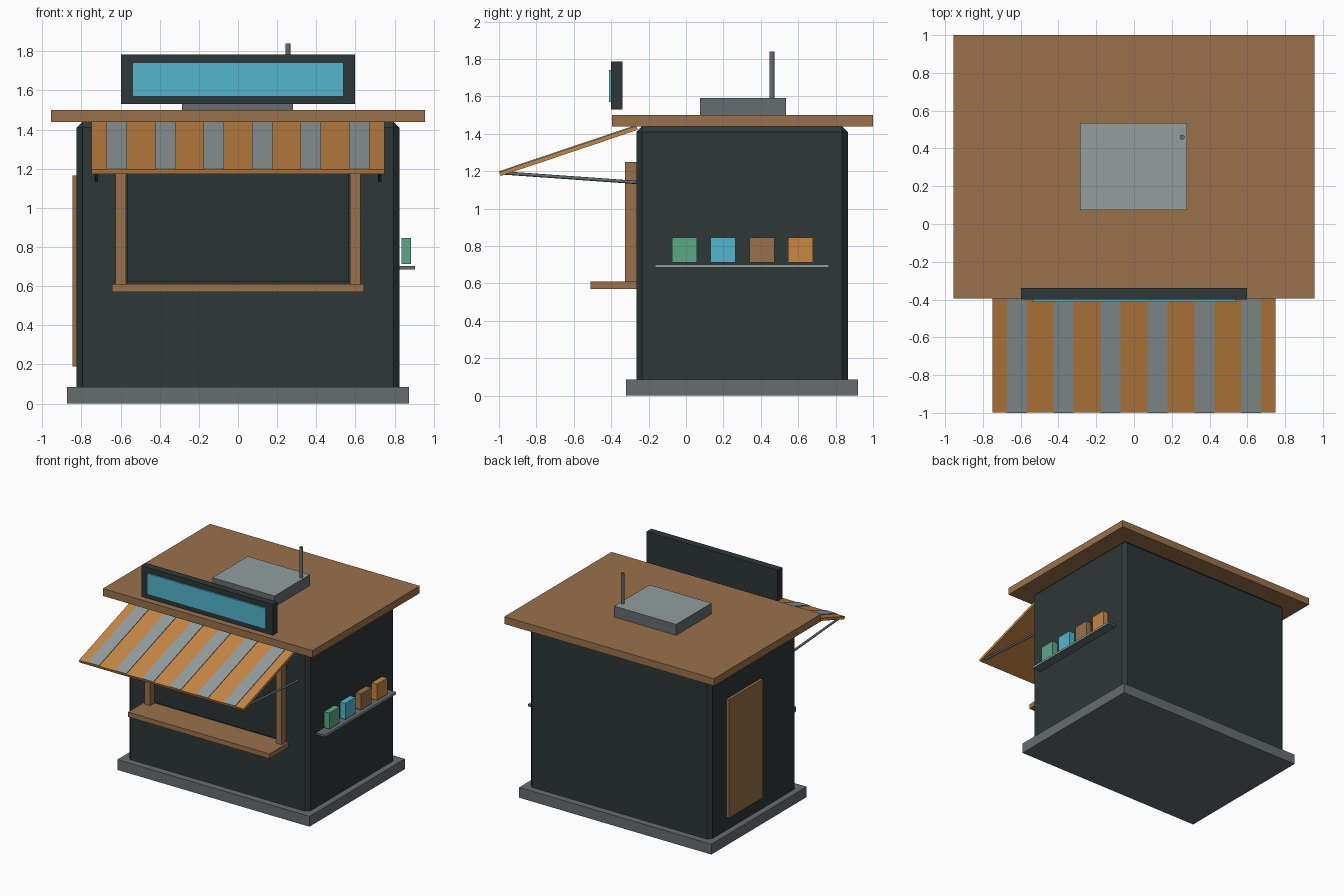
import bpy, bmesh, math
from mathutils import Vector

if "Cube" in bpy.data.objects:
    bpy.data.objects.remove(bpy.data.objects["Cube"])


def material(name, hex_code):
    def lin(c):
        return c / 12.92 if c <= 0.04045 else ((c + 0.055) / 1.055) ** 2.4
    m = bpy.data.materials.new(name)
    rgb = [lin(int(hex_code[i:i + 2], 16) / 255) for i in (0, 2, 4)]
    m.diffuse_color = (*rgb, 1)
    m.use_nodes = True
    m.node_tree.nodes["Principled BSDF"].inputs["Base Color"].default_value = m.diffuse_color
    return m


CHARCOAL = material("charcoal", "2E3737")
DARK = material("dark_panel", "2A3232")
WOOD = material("wood", "99714A")
ORANGE = material("orange", "C68743")
GREY = material("grey", "666D70")
LIGHT = material("light_grey", "939E9E")
CYAN = material("cyan", "52B6CC")
GREEN = material("green", "5CA887")


def finish(name, bm, mat):
    bmesh.ops.recalc_face_normals(bm, faces=bm.faces)
    me = bpy.data.meshes.new(name)
    bm.to_mesh(me)
    bm.free()
    me.materials.append(mat)
    ob = bpy.data.objects.new(name, me)
    bpy.context.collection.objects.link(ob)
    return ob


def box(name, mat, x, y, z, bevel=0):
    """Box from (min, max) pairs, with an optional single chamfer."""
    bm = bmesh.new()
    bmesh.ops.create_cube(bm, size=1)
    for v in bm.verts:
        v.co = [r[1] if c > 0 else r[0] for c, r in zip(v.co, (x, y, z))]
    if bevel:
        bmesh.ops.bevel(bm, geom=bm.edges[:], offset=bevel, segments=1, affect='EDGES')
    return finish(name, bm, mat)


def paint(ob, mat, direction):
    """Colour the faces that point along a direction."""
    ob.data.materials.append(mat)
    for p in ob.data.polygons:
        if p.normal.dot(Vector(direction)) > 0.9:
            p.material_index = 1


def rod(name, mat, a, b, radius, sides=12):
    a, b = Vector(a), Vector(b)
    bm = bmesh.new()
    bmesh.ops.create_cone(bm, cap_ends=True, segments=sides, radius1=radius,
                          radius2=radius, depth=(b - a).length)
    ob = finish(name, bm, mat)
    ob.location = (a + b) / 2
    ob.rotation_euler = (b - a).to_track_quat('Z', 'Y').to_euler()
    for p in ob.data.polygons:
        p.use_smooth = len(p.vertices) == 4
    return ob


def extrude_x(name, mat, profile, x0, x1):
    """Sweep a (y, z) profile between two x positions."""
    bm = bmesh.new()
    face = bm.faces.new([bm.verts.new((x0, y, z)) for y, z in profile])
    ext = bmesh.ops.extrude_face_region(bm, geom=[face])
    moved = [g for g in ext["geom"] if isinstance(g, bmesh.types.BMVert)]
    bmesh.ops.translate(bm, verts=moved, vec=(x1 - x0, 0, 0))
    return finish(name, bm, mat)


# Base, booth body and roof
box("base", GREY, (-0.875, 0.875), (-0.32, 0.92), (0, 0.085))
box("body", CHARCOAL, (-0.825, 0.825), (-0.265, 0.865), (0.05, 1.44), 0.03)
box("roof", WOOD, (-0.955, 0.955), (-0.395, 1.0), (1.44, 1.5))

# Rooftop unit with a lighter lid, and an antenna
unit = box("roof_unit", GREY, (-0.285, 0.28), (0.075, 0.535), (1.5, 1.59))
paint(unit, LIGHT, (0, 0, 1))
rod("antenna", GREY, (0.255, 0.46, 1.55), (0.255, 0.46, 1.84), 0.013)

# Sign and its screen
box("sign", CHARCOAL, (-0.597, 0.597), (-0.4, -0.34), (1.53, 1.785))
box("sign_screen", CYAN, (-0.54, 0.54), (-0.412, -0.4), (1.57, 1.742))

# Serving window: panel, frame and counter
box("window_panel", DARK, (-0.568, 0.568), (-0.274, -0.265), (0.62, 1.2))
for side, s in (("left", -1), ("right", 1)):
    box("window_post_" + side, WOOD, sorted((s * 0.573, s * 0.625)), (-0.325, -0.265), (0.61, 1.25))
box("window_header", WOOD, (-0.573, 0.573), (-0.325, -0.265), (1.2, 1.25))
box("counter", WOOD, (-0.645, 0.645), (-0.51, -0.265), (0.57, 0.61))

# Sloping awning with raised stripes
top_back, top_front = Vector((-0.265, 1.442)), Vector((-0.998, 1.195))
slope = (top_front - top_back).normalized()
up = Vector((slope.y, -slope.x))
if up.y < 0:
    up = -up


def slab(lo, hi):
    return [top_back + up * lo, top_front + up * lo, top_front + up * hi, top_back + up * hi]


extrude_x("awning", ORANGE, slab(-0.022, 0), -0.75, 0.75)
for i in range(6):
    c = (i - 2.5) * 0.248
    extrude_x("awning_stripe_%d" % (i + 1), LIGHT, slab(-0.001, 0.005), c - 0.053, c + 0.053)

# Awning struts
for side, s in (("left", -1), ("right", 1)):
    rod("awning_strut_" + side, GREY, (s * 0.725, -0.265, 1.14), (s * 0.725, -0.97, 1.19), 0.009, 8)

# Side shelf with goods
shelf = box("shelf", GREY, (0.82, 0.905), (-0.165, 0.765), (0.685, 0.702))
paint(shelf, LIGHT, (1, 0, 0))
for i, mat in enumerate((GREEN, CYAN, WOOD, ORANGE)):
    y = -0.075 + i * 0.207
    box("shelf_goods_%d" % (i + 1), mat, (0.835, 0.885), (y, y + 0.133), (0.712, 0.845))

# Side door
box("door", WOOD, (-0.847, -0.82), (0.21, 0.65), (0.19, 1.165))
